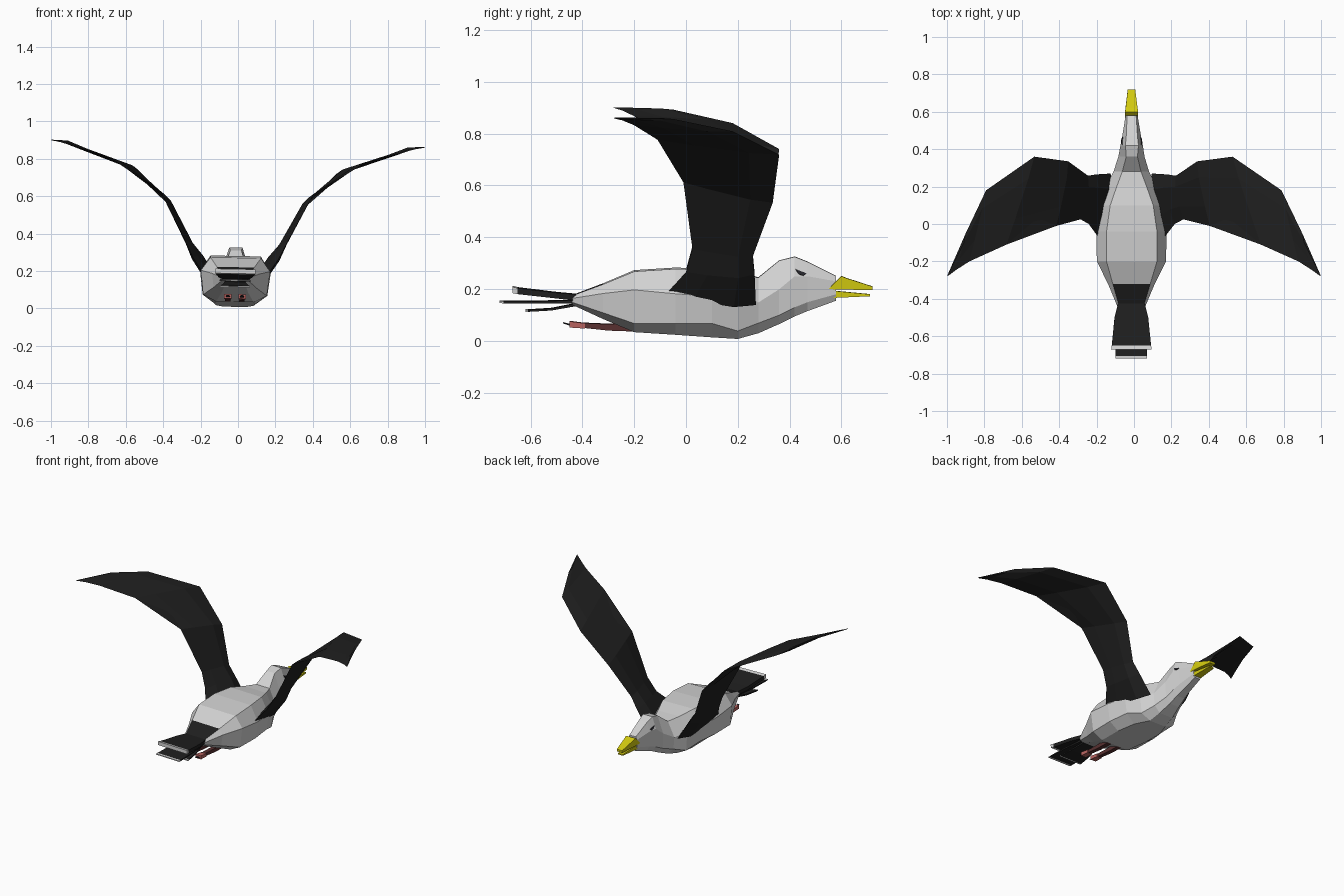
import bpy
import bmesh
from mathutils import Matrix, Vector

default = bpy.data.objects.get("Cube")
if default:
    bpy.data.objects.remove(default)


def material(name, r, g, b):
    mat = bpy.data.materials.new(name)
    mat.use_nodes = True
    mat.diffuse_color = (r, g, b, 1)
    mat.node_tree.nodes["Principled BSDF"].inputs["Base Color"].default_value = (r, g, b, 1)
    return mat


WHITE = material("white_feathers", .65, .65, .65)
BLACK = material("black_feathers", .014, .014, .014)
YELLOW = material("yellow_beak", .66, .6, .005)
PINK = material("pink_feet", .5, .13, .12)
MAROON = material("dark_red_legs", .1, .03, .03)
DARK = material("dark_eye", .02, .02, .025)

parts = []
CM = .01


def loft(name, rings, mats, rule=None):
    """Skin a row of equal rings, cap both ends, colour faces by rule."""
    bm = bmesh.new()
    loops = [[bm.verts.new(p) for p in ring] for ring in rings]
    n = len(loops[0])
    for a, b in zip(loops, loops[1:]):
        for i in range(n):
            j = (i + 1) % n
            bm.faces.new((a[i], a[j], b[j], b[i]))
    bm.faces.new(loops[0])
    bm.faces.new(loops[-1])
    bmesh.ops.recalc_face_normals(bm, faces=bm.faces)
    if rule:
        for f in bm.faces:
            f.material_index = int(rule(f.calc_center_median(), f.normal))
    mesh = bpy.data.meshes.new(name)
    bm.to_mesh(mesh)
    bm.free()
    for mat in mats:
        mesh.materials.append(mat)
    obj = bpy.data.objects.new(name, mesh)
    bpy.context.collection.objects.link(obj)
    parts.append(obj)
    return obj


def box_ring(y, low, high, half, x=0, slant=0):
    """Four-cornered cross-section in centimetres."""
    corners = ((-half, y, low), (half, y, low), (half, y + slant, high), (-half, y + slant, high))
    return [Vector((x + px, py, pz)) * CM for px, py, pz in corners]


def body_ring(y, top, upper, lower, bottom, w_top, w_side, w_bottom):
    """Eight-cornered cross-section in centimetres."""
    half = [(w_top, top), (w_side, upper), (w_side * .92, lower), (w_bottom, bottom)]
    outline = half + [(-x, z) for x, z in reversed(half)]
    return [Vector((x, y, z)) * CM for x, z in outline]


# Body, neck and head: y, four heights, three half widths
stations = [
    (-44, 17.5, 16.5, 15, 14, 6.5, 7.5, 5),
    (-32, 22, 18.5, 11, 8.5, 10, 12.5, 7),
    (-20, 27, 20, 7, 3.5, 13.5, 18.5, 10),
    (-4, 28, 18.5, 7, 2.5, 13.5, 18.8, 11),
    (10, 27.5, 17.5, 7, 1.5, 11.5, 17, 10),
    (20, 25.5, 16, 4, .8, 8, 13.5, 6),
    (28, 24.5, 15, 7, 3, 5, 9.5, 5),
    (36, 31, 20, 10, 6.5, 3, 7, 3.5),
    (42, 32.5, 25, 13, 9.5, 3.5, 6, 3),
    (47, 30.5, 25, 15, 11.5, 3, 5, 2.5),
    (58, 25, 23, 18, 15.5, 2.4, 3.2, 2),
]
body = loft("body", [body_ring(*s) for s in stations], [WHITE, BLACK],
            lambda c, n: c.y < -.32 and (n.z > .8 or n.y < -.9))

# Beak halves
loft("upper_beak", [box_ring(55, 20, 25, 3.5, slant=5),
                    box_ring(62, 19.8, 24.2, 3.2),
                    box_ring(72, 19.6, 21, 2)], [YELLOW])
loft("lower_beak", [box_ring(55, 16.5, 19.5, 2.8),
                    box_ring(71, 17.2, 18, 1.8)], [YELLOW])

# Tail feather layers: each station is y, low, high, half width
tail_layers = {
    "upper_tail": [(-42, 15.5, 18, 7), (-50, 16.5, 18.7, 9),
                   (-65, 18.2, 20.5, 10.5), (-67, 18.6, 21, 10.8)],
    "middle_tail": [(-42, 14.6, 15.8, 6), (-56, 14.5, 15.4, 8),
                    (-70.5, 14.6, 15.3, 8.5), (-72, 14.7, 15.3, 8.5)],
    "lower_tail": [(-42, 13.5, 14.6, 5), (-52, 11.8, 12.6, 7),
                   (-61, 11.3, 12, 8), (-62, 11.3, 12, 8)],
}
for name, rows in tail_layers.items():
    tip = rows[2][0] * CM
    loft(name, [box_ring(*r) for r in rows], [BLACK, WHITE],
         lambda c, n, tip=tip: c.y < tip - .001)

# Wings: leading point, trailing point, half thickness
wing_stations = [
    ((11, 27, 14), (17, -8, 18), 3),
    ((19, 26.5, 26), (23, 0, 27), 3),
    ((23.5, 25.8, 33), (27.5, 2.5, 36), 1.6),
    ((34.5, 33.5, 54), (41, -1, 62), 1.2),
    ((53, 36, 73), (68, -11, 79), 1),
    ((79, 18, 82.5), (88, -20, 85), .8),
    ((90, -5, 87.5), (95, -24.5, 87), .6),
    ((99.6, -27, 88), (99.8, -28, 88), .2),
]


def wing_rings(side):
    edges = [(Vector(a) * CM, Vector(b) * CM, t * CM) for a, b, t in wing_stations]
    mids = [(a + b) / 2 for a, b, t in edges]
    rings = []
    for i, (lead, trail, t) in enumerate(edges):
        span = mids[min(i + 1, len(mids) - 1)] - mids[max(i - 1, 0)]
        up = span.cross(lead - trail).normalized() * t
        front, rear = lead.lerp(trail, .25), lead.lerp(trail, .7)
        ring = [lead, front + up, rear + up * .6, trail, rear - up * .6, front - up]
        rings.append([Vector((p.x * side, p.y, p.z)) for p in ring])
    return rings


for label, side in (("left", 1), ("right", -1)):
    loft(label + "_wing", wing_rings(side), [BLACK])

    # Tucked legs, feet and claws
    x = 3.8 * side
    loft(label + "_leg", [box_ring(-16, 3.5, 7, 1.5, x),
                          box_ring(-30, 4, 6.5, 1.4, x),
                          box_ring(-41, 5.2, 7, 1.2, x)], [MAROON])
    loft(label + "_foot", [box_ring(-39, 4.8, 6.8, 1.8, x),
                           box_ring(-45, 5.2, 7.6, 2, x)], [PINK])
    loft(label + "_claw", [box_ring(-44, 5.6, 6.2, 1.2, x),
                           box_ring(-47.5, 6.8, 7.1, .6, x)], [DARK])

    # Eye plate laid on the side of the head
    inner, outer = [], []
    for y, z in ((42.5, 28), (46.8, 26.5), (45.5, 25.4), (43.6, 26)):
        hit, spot, normal, face = body.closest_point_on_mesh(Vector((6 * side, y, z)) * CM)
        inner.append(spot - normal * .002)
        outer.append(spot + normal * .003)
    loft(label + "_eye", [inner, outer], [DARK])

# Slight banking roll of the whole bird
pivot = Matrix.Translation((0, 0, .88))
roll = pivot @ Matrix.Rotation(.02, 4, "Y") @ pivot.inverted()
for obj in parts:
    obj.data.transform(roll)
